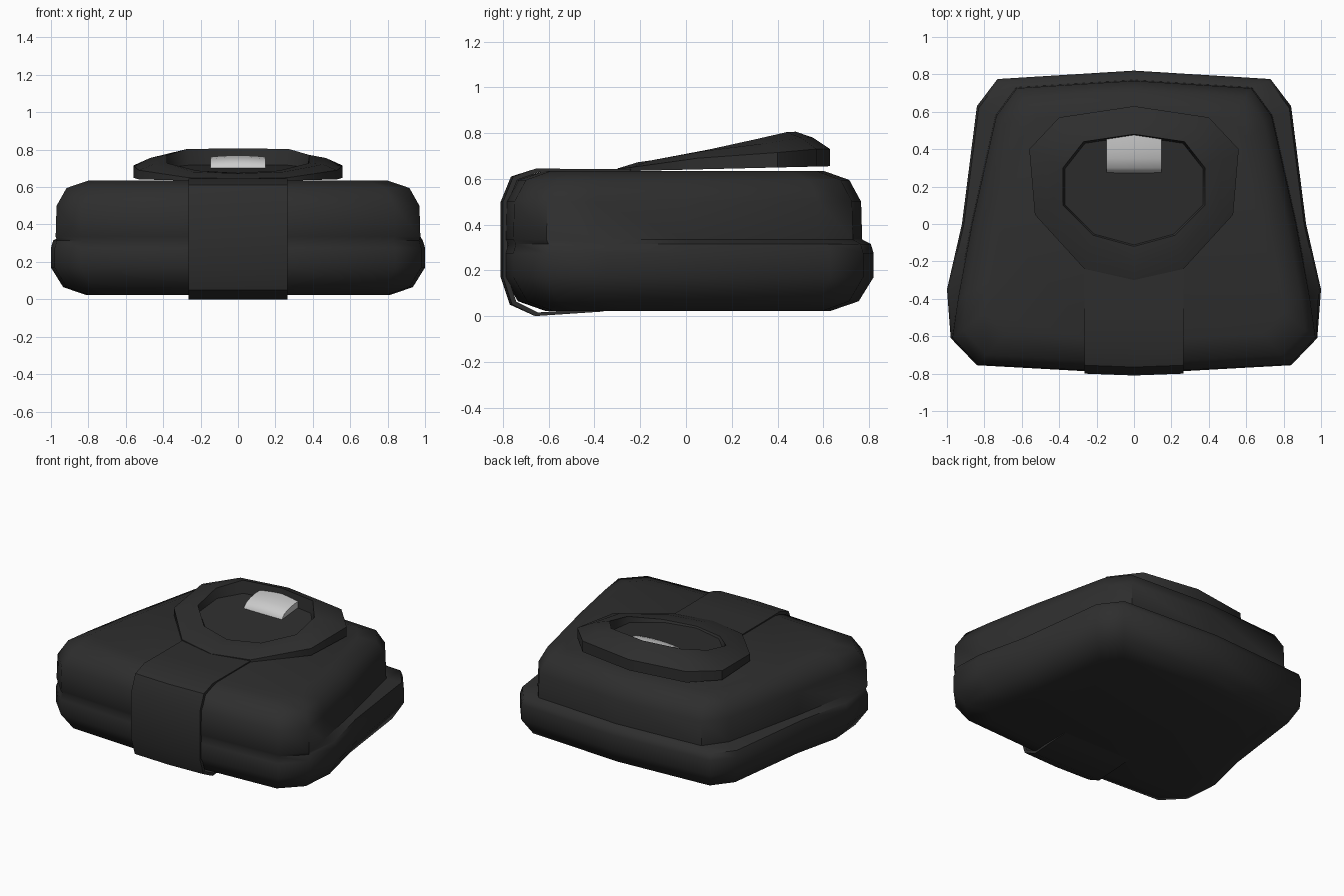
import bpy, bmesh, math

if "Cube" in bpy.data.objects:
    bpy.data.objects.remove(bpy.data.objects["Cube"])


def material(name, v):
    m = bpy.data.materials.new(name)
    m.diffuse_color = (v, v, v, 1)
    m.use_nodes = True
    m.node_tree.nodes["Principled BSDF"].inputs["Base Color"].default_value = m.diffuse_color
    return m


DARK = material("black fabric", 0.027)
SILVER = material("silver metal", 0.6)


def loft(name, rows, mat, angle, closed=True, caps=(True, True)):
    """Skin a list of equally long point rows; cap ends with a centre fan."""
    bm = bmesh.new()
    vs = [[bm.verts.new(p) for p in row] for row in rows]
    n = len(vs[0])
    for a, b in zip(vs, vs[1:]):
        for i in range(n if closed else n - 1):
            j = (i + 1) % n
            bm.faces.new((a[i], a[j], b[j], b[i]))
    for row, cap in ((vs[0], caps[0]), (vs[-1], caps[1])):
        if cap:
            bm.faces.new(row)
    bmesh.ops.recalc_face_normals(bm, faces=bm.faces)
    me = bpy.data.meshes.new(name)
    bm.to_mesh(me)
    bm.free()
    ob = bpy.data.objects.new(name, me)
    bpy.context.collection.objects.link(ob)
    me.materials.append(mat)
    bpy.ops.object.select_all(action='DESELECT')
    ob.select_set(True)
    bpy.context.view_layer.objects.active = ob
    bpy.ops.object.shade_smooth_by_angle(angle=math.radians(angle))
    return ob


def mirrored(half):
    """Complete a half outline whose first and last points lie on x = 0."""
    return half + [(-p[0],) + tuple(p[1:]) for p in half[-2:0:-1]]


# Padded body: lower layer, crease, then the smaller folded upper layer
lower = mirrored([(0, .82), (.73, .775), (.84, .63), (.92, 0), (1.0, -.35),
                  (.98, -.61), (.84, -.755), (.26, -.787), (0, -.798)])
upper = mirrored([(0, .77), (.63, .73), (.74, .58), (.87, 0), (.945, -.40),
                  (.975, -.61), (.84, -.755), (.26, -.787), (0, -.798)])


def level(outline, z, inset):
    return [(x * (1 - inset), y * (1 - inset / .82), z) for x, y in outline]


loft("padded_body", [level(lower, .022, .19), level(lower, .065, .065),
                     level(lower, .17, 0), level(lower, .275, 0),
                     level(lower, .315, .012), level(upper, .335, 0),
                     level(upper, .50, .005), level(upper, .595, .06),
                     level(upper, .635, .18)], DARK, 50)

# Strap wrapped around the front, with edges tucked into the body
path = [(-.36, .02), (-.45, .014), (-.66, .002), (-.76, .05), (-.80, .17),
        (-.80, .50), (-.755, .61), (-.655, .645), (-.45, .643), (-.24, .643)]
rows = []
for y, z in path:
    def tuck(s):
        return (-.4 + (y + .4) * s, .32 + (z - .32) * s)
    rows.append([(-.265, *tuck(.95)), (-.265, y, z),
                 (0, y - (.01 if -.81 < y < -.75 else 0), max(z, 0)),
                 (.265, y, z), (.265, *tuck(.95))])
rows[2] = [(x, y, max(z - .002, 0)) for x, y, z in rows[2]]
loft("front_strap", rows, DARK, 40, closed=False, caps=(False, False))

# Raised tab at the end of the strap, with a shallow dish inside its rim
outer = mirrored([(0, .63, .73), (.40, .57, .73), (.56, .40, .715),
                  (.53, .05, .69), (.265, -.24, .65), (0, -.30, .645)])
rim = mirrored([(0, .48, .806), (.27, .44, .804), (.38, .30, .772),
                (.38, .10, .728), (.22, -.06, .688), (0, -.12, .676)])
base = [(x, y, .64 + .024 * y) for x, y, z in outer]
mid = [((a[0] + b[0]) / 2, (a[1] + b[1]) / 2, (a[2] + b[2]) / 2 + .012)
       for a, b in zip(outer, rim)]
floor = [(x * .97, .15 + (y - .15) * .97, .667 + .09 * (y + .12))
         for x, y, z in rim]
loft("strap_tab", [base, outer, mid, rim, floor], DARK, 45)

# Curved metal clasp lying in the dish
clasp = [(.27, .675), (.275, .71), (.30, .737), (.35, .755),
         (.41, .765), (.475, .765)]
rows = []
for y, z in clasp:
    row = [(-.148, y, .67)]
    for i in range(7):
        t = i / 3 - 1
        row.append((.148 * t, y, z + .008 * (1 - t * t) - .004))
    rows.append(row + [(.148, y, .67)])
loft("metal_clasp", rows, SILVER, 50)
